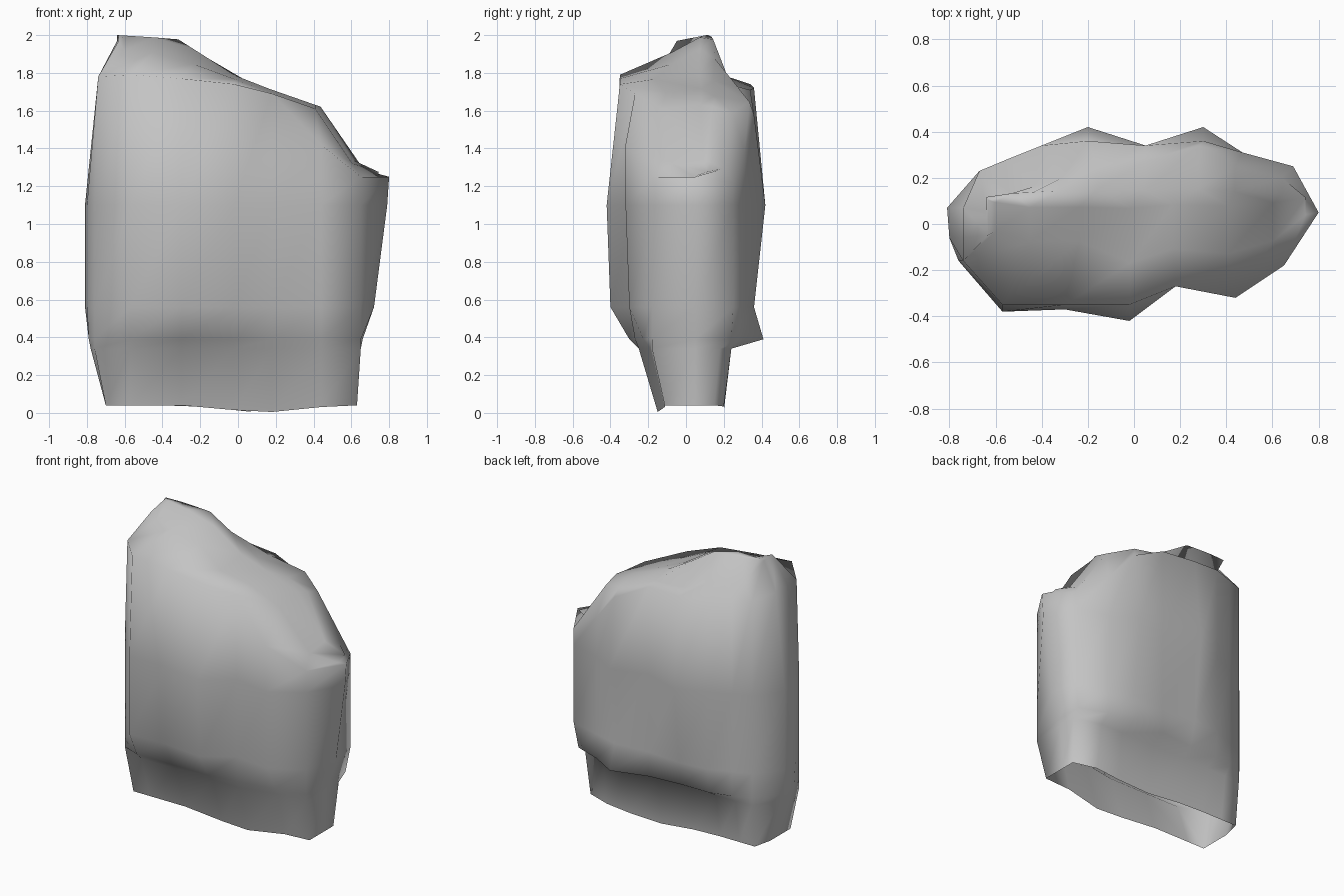
import bpy
import bmesh

old_cube = bpy.data.objects.get("Cube")
if old_cube:
    bpy.data.objects.remove(old_cube, do_unlink=True)

# Widest outline of the boulder, counter-clockwise: x, y, shoulder height
outline = [
    (.8, .05, 1.25), (.69, .25, 1.22), (.47, .31, 1.38), (.3, .42, 1.58),
    (.05, .34, 1.71), (-.2, .42, 1.72), (-.4, .34, 1.74), (-.55, .28, 1.75),
    (-.67, .23, 1.76), (-.81, .07, 1.78), (-.8, -.06, 1.78), (-.76, -.16, 1.78),
    (-.57, -.38, 1.79), (-.3, -.37, 1.77), (-.02, -.42, 1.74),
    (.18, -.27, 1.69), (.44, -.32, 1.42), (.65, -.18, 1.25),
]

# Wall rings: height, then limits at left side, right side, front and back
walls = [
    (.03, -.7, .63, -.15, .2),
    (.34, -.78, .65, -.25, .24),
    (.39, -.79, .66, -.3, .32),
    (.56, -.81, .72, -.4, .36),
    (1.1, -.81, .79, -.42, .42),
    (None, -.74, .8, -.35, .36),
]

# Skyline of the crest: x, z
skyline = [(-.74, 1.78), (-.64, 2), (-.32, 1.98), (.01, 1.77),
           (.44, 1.62), (.52, 1.38), (.8, 1.25)]


def crest_height(x):
    """Interpolate the skyline at x."""
    for (start, low), (end, high) in zip(skyline, skyline[1:]):
        if x <= end:
            return low + (high - low) * (x - start) / (end - start)
    return skyline[-1][1]


def crest_x(x):
    return x * (.93 if x > 0 else .79)


def wall_point(column, ring):
    x, y, shoulder = column
    height, low_x, high_x, front, back = ring
    px = min(max(x, low_x), high_x)
    if height is None:
        return px, min(max(y, front), back), shoulder
    # Overhanging lip low on the back
    if height == .39 and -.1 < x < .6:
        back = .41
    # Right end tapers towards the ground
    if height < 1 and x > .3:
        front *= .75
    if height < 1 and x > .6:
        back *= .75
    if height == .03:
        height = .04 * min(1, abs(px - .13) / .4)
    return px, min(max(y, front), back), height


def crown_point(column):
    x, y, shoulder = column
    px = crest_x(x)
    if abs(y) < .12:
        drop, spread = .03, .8
    elif y < 0:
        drop, spread = (.02, .4) if x > -.1 else (.08, .2)
    else:
        drop, spread = (.03, .8) if x > -.1 else (.19, .58)
    return px, y * spread, max(crest_height(px) - drop, shoulder)


def ridge_point(column):
    x, y, shoulder = column
    px = crest_x(x)
    return px, .11 + y * .1, crest_height(px)


def add_ring(bm, points):
    return [bm.verts.new(point) for point in points]


def join_rings(bm, lower, upper):
    count = len(lower)
    for i in range(count):
        j = (i + 1) % count
        bm.faces.new((lower[i], lower[j], upper[j], upper[i]))


# Stone material
stone = bpy.data.materials.new("stone_grey")
stone.use_nodes = True
grey = (.55, .55, .55, 1)
stone.diffuse_color = grey
shader = next(n for n in stone.node_tree.nodes if n.type == "BSDF_PRINCIPLED")
shader.inputs["Base Color"].default_value = grey
shader.inputs["Roughness"].default_value = .9

# Walls, sloping crown and ridge, open underneath
bm = bmesh.new()
rings = [add_ring(bm, [wall_point(c, ring) for c in outline]) for ring in walls]
rings.append(add_ring(bm, [crown_point(c) for c in outline]))
rings.append(add_ring(bm, [ridge_point(c) for c in outline]))
for lower, upper in zip(rings, rings[1:]):
    join_rings(bm, lower, upper)
ridge_cap = bm.faces.new(rings[-1])
bmesh.ops.triangulate(bm, faces=[ridge_cap])

mesh = bpy.data.meshes.new("boulder")
bm.to_mesh(mesh)
bm.free()
mesh.materials.append(stone)
for face in mesh.polygons:
    face.use_smooth = True
boulder = bpy.data.objects.new("boulder", mesh)
bpy.context.collection.objects.link(boulder)
